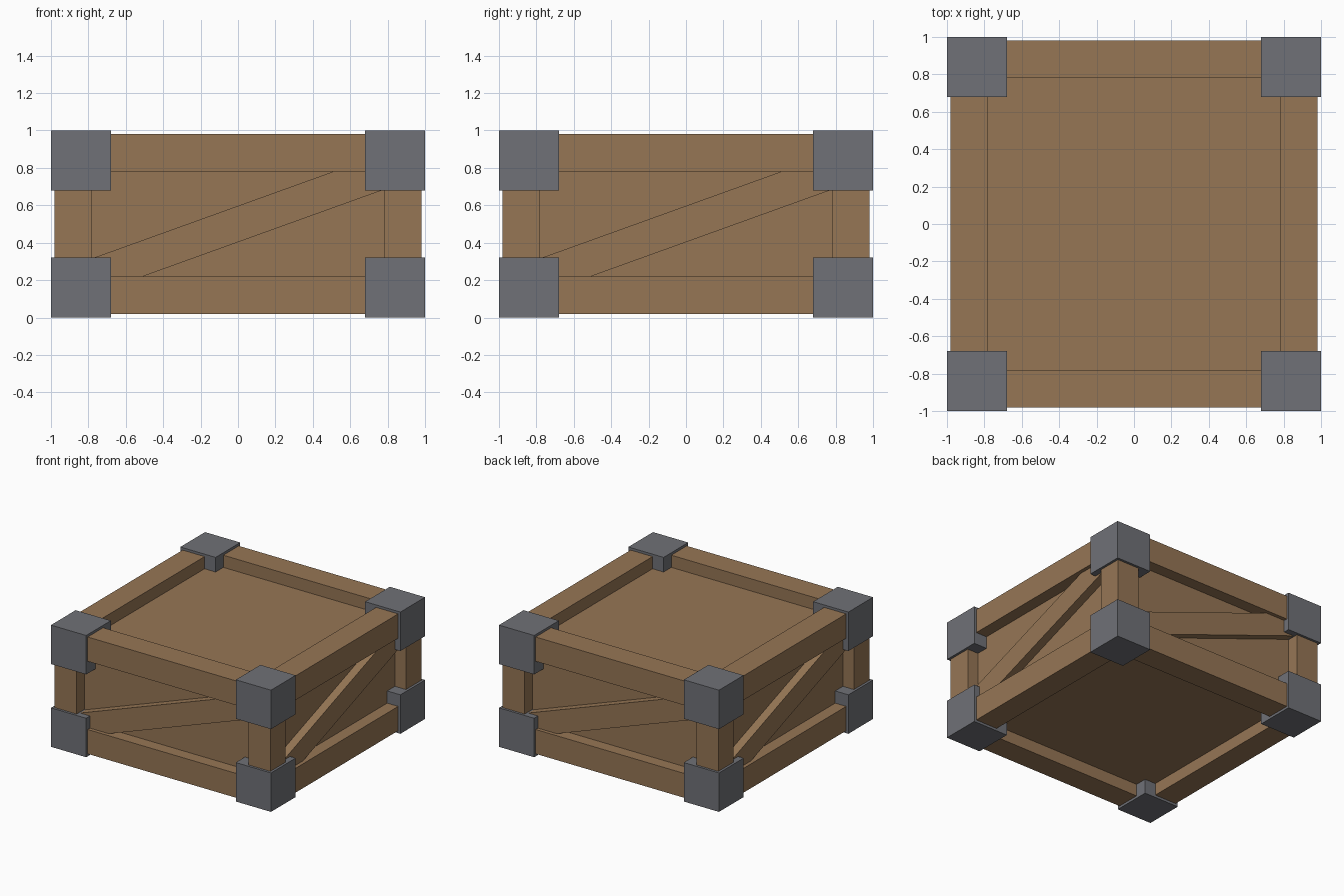
import bpy, bmesh
from math import pi
from mathutils import Matrix, Vector

if "Cube" in bpy.data.objects:
    bpy.data.objects.remove(bpy.data.objects["Cube"])


def material(name, rgb):
    m = bpy.data.materials.new(name)
    m.diffuse_color = (*rgb, 1)
    m.use_nodes = True
    m.node_tree.nodes["Principled BSDF"].inputs["Base Color"].default_value = m.diffuse_color
    return m


wood = material("brown wood", (0.305, 0.181, 0.091))
metal = material("grey metal", (0.162, 0.166, 0.184))


def finish(name, bm, mat):
    bmesh.ops.recalc_face_normals(bm, faces=bm.faces)
    me = bpy.data.meshes.new(name)
    bm.to_mesh(me)
    bm.free()
    me.materials.append(mat)
    ob = bpy.data.objects.new(name, me)
    bpy.context.collection.objects.link(ob)
    return ob


def box(name, lo, hi, mat):
    lo, hi = Vector(lo), Vector(hi)
    bm = bmesh.new()
    bmesh.ops.create_cube(bm, size=1, matrix=Matrix.Translation((lo + hi) / 2)
                          @ Matrix.Diagonal((*(hi - lo), 1)))
    return finish(name, bm, mat)


def brace(name):
    # slanted plank on the front side, ends buried in the frame
    bm = bmesh.new()
    outline = [(s * 0.88, 0.5 + s * 0.88 * 0.36 + t * 0.097)
               for s, t in ((-1, -1), (1, -1), (1, 1), (-1, 1))]
    face = bm.faces.new([bm.verts.new((x, -0.95, z)) for x, z in outline])
    ext = bmesh.ops.extrude_face_region(bm, geom=[face], use_keep_orig=True)
    verts = [v for v in ext["geom"] if isinstance(v, bmesh.types.BMVert)]
    bmesh.ops.translate(bm, verts=verts, vec=(0, 0.1, 0))
    return finish(name, bm, wood)


# recessed panels as one solid body
box("panel_body", (-0.88, -0.88, 0.12), (0.88, 0.88, 0.88), wood)

# four identical sides, each turned a quarter
for i, side in enumerate(("front", "right", "back", "left")):
    parts = [
        box(side + "_bottom_beam", (-0.7, -0.98, 0.02), (0.7, -0.78, 0.22), wood),
        box(side + "_top_beam", (-0.7, -0.98, 0.78), (0.7, -0.78, 0.98), wood),
        box(side + "_corner_post", (0.78, -0.98, 0.3), (0.98, -0.78, 0.7), wood),
        box(side + "_bottom_corner", (0.68, -1, 0), (1, -0.68, 0.32), metal),
        box(side + "_top_corner", (0.68, -1, 0.68), (1, -0.68, 1), metal),
        brace(side + "_brace"),
    ]
    for ob in parts:
        ob.data.transform(Matrix.Rotation(i * pi / 2, 4, "Z"))
